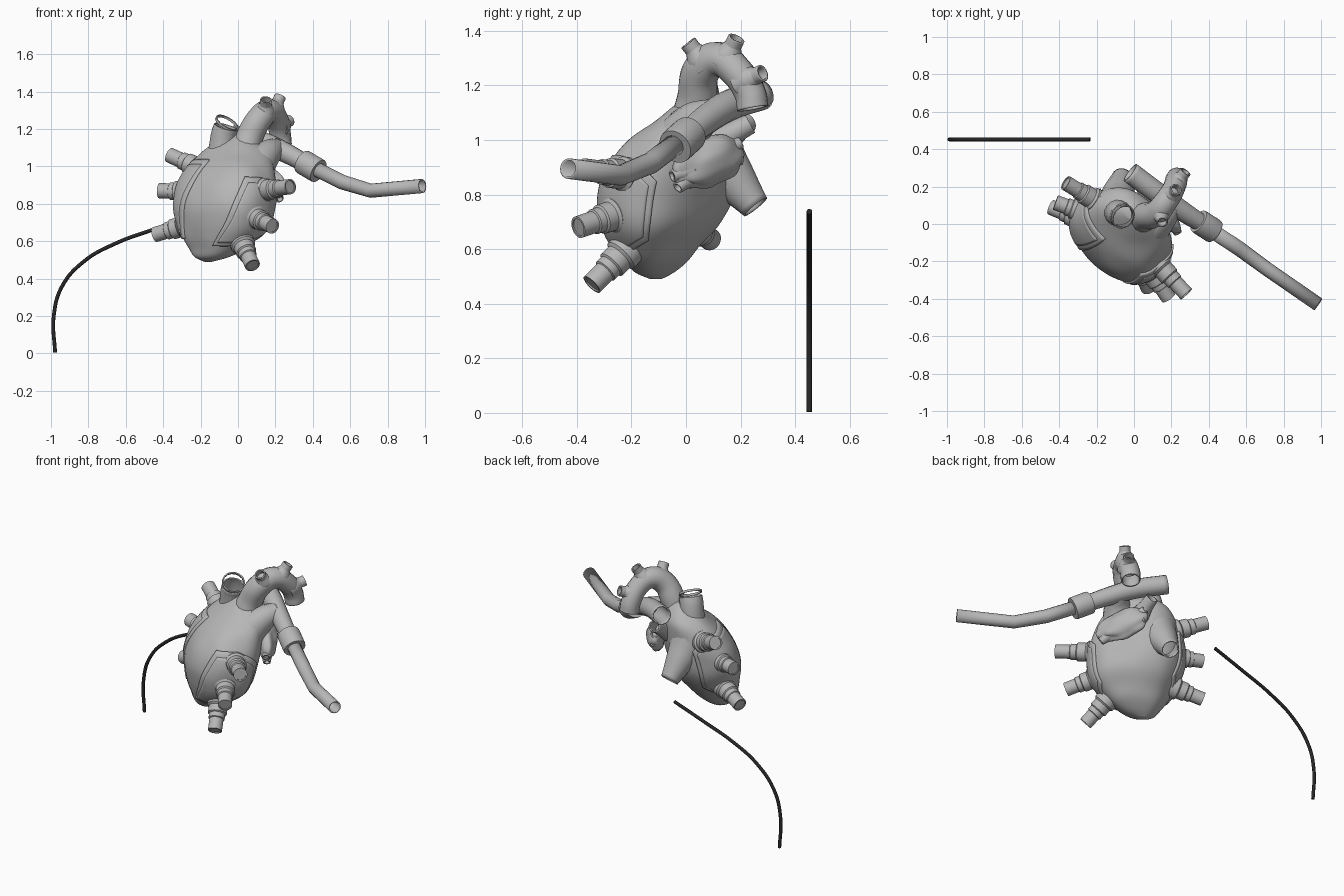
import bpy, bmesh, math
from mathutils import Vector, Matrix, noise

cube = bpy.data.objects.get("Cube")
if cube:
    bpy.data.objects.remove(cube)


def material(name, value):
    m = bpy.data.materials.new(name)
    m.use_nodes = True
    colour = (value, value, value, 1)
    m.diffuse_color = colour
    m.node_tree.nodes["Principled BSDF"].inputs["Base Color"].default_value = colour
    return m


GREY = material("tissue grey", 0.47)
BLACK = material("cable black", 0.02)


def finish(name, bm, angle=40):
    """Turn a bmesh into a smooth-shaded grey object."""
    bmesh.ops.recalc_face_normals(bm, faces=bm.faces)
    me = bpy.data.meshes.new(name)
    bm.to_mesh(me)
    bm.free()
    me.materials.append(GREY)
    ob = bpy.data.objects.new(name, me)
    bpy.context.collection.objects.link(ob)
    bpy.ops.object.select_all(action='DESELECT')
    ob.select_set(True)
    bpy.context.view_layer.objects.active = ob
    bpy.ops.object.shade_smooth_by_angle(angle=math.radians(angle))
    return ob


def tube(name, points, radii, mat=GREY, hollow=True, handle='AUTO'):
    """Round tube along a path, with a radius at each point."""
    cu = bpy.data.curves.new(name, 'CURVE')
    cu.dimensions = '3D'
    cu.bevel_depth = 1
    cu.bevel_resolution = 6
    cu.resolution_u = 10
    cu.use_fill_caps = not hollow
    sp = cu.splines.new('BEZIER')
    sp.bezier_points.add(len(points) - 1)
    for bp, p, r in zip(sp.bezier_points, points, radii):
        bp.co, bp.radius = p, r
        bp.handle_left_type = bp.handle_right_type = handle
    cu.materials.append(mat)
    ob = bpy.data.objects.new(name, cu)
    bpy.context.collection.objects.link(ob)
    if hollow:
        wall = ob.modifiers.new("wall", 'SOLIDIFY')
        wall.thickness, wall.offset = 0.008, 0


def grid_faces(bm, rows, closed):
    n = len(rows[0])
    for lo, hi in zip(rows, rows[1:]):
        for k in range(n if closed else n - 1):
            j = (k + 1) % n
            bm.faces.new((lo[k], lo[j], hi[j], hi[k]))


def turned(name, base, tip, profile, sides=32):
    """Revolve (radius, fraction along the axis) pairs from base to tip."""
    base, tip = Vector(base), Vector(tip)
    axis = tip - base
    turn = axis.to_track_quat('Z', 'Y')
    bm = bmesh.new()
    rings = []
    for r, f in profile:
        rings.append([bm.verts.new(base + axis * f + turn @ Vector(
            (r * math.cos(a), r * math.sin(a), 0)))
            for a in (2 * math.pi * k / sides for k in range(sides))])
    grid_faces(bm, rings, True)
    bm.faces.new(rings[0])
    bm.faces.new(rings[-1])
    finish(name, bm)


# Heart muscle: horizontal sections as z, x min, x max, y min, y max
SECTIONS = [
    (.49, -.18, -.14, -.13, -.09), (.515, -.235, -.05, -.185, -.045),
    (.56, -.265, .045, -.23, .01), (.62, -.295, .11, -.27, .06),
    (.7, -.318, .17, -.305, .13), (.8, -.335, .2, -.315, .175),
    (.9, -.315, .205, -.285, .195), (1, -.26, .19, -.21, .2),
    (1.08, -.19, .16, -.105, .19), (1.14, -.11, .1, -.025, .14),
    (1.17, -.05, .03, .02, .1)]


def body_point(u, degrees, lift=0):
    """Point on the heart at section position u and angle around it."""
    i = min(int(u), len(SECTIONS) - 2)
    f = u - i
    a, b, c, d = (SECTIONS[max(0, min(len(SECTIONS) - 1, i + k))] for k in (-1, 0, 1, 2))
    z, x0, x1, y0, y1 = (
        q + f / 2 * (r - p + f * (2 * p - 5 * q + 4 * r - s + f * (3 * (q - r) + s - p)))
        for p, q, r, s in zip(a, b, c, d))
    t = math.radians(degrees)
    # Diagonals are drawn in a little, so the heart is not a plain oval
    flat = 1 - 0.06 * math.sin(2 * t - 0.3) ** 2
    out = Vector((math.cos(t), math.sin(t - 0.3), 0)) * flat
    p = Vector(((x0 + x1) / 2 + out.x * (x1 - x0) / 2,
                (y0 + y1) / 2 + out.y * (y1 - y0) / 2, z))
    return p + out * (lift + 0.01 * noise.noise(p * 7))


bm = bmesh.new()
rows = [[bm.verts.new(body_point(i / 5, k * 5)) for k in range(72)]
        for i in range(5 * (len(SECTIONS) - 1) + 1)]
grid_faces(bm, rows, True)
bm.faces.new(rows[0])
bm.faces.new(rows[-1])
finish("heart_muscle", bm, 60)


# Raised pads under the connectors, each with a second inner layer;
# they lean with height and narrow towards the back
def pad(name, u0, u1, start, end, lean, lift):
    bm = bmesh.new()
    rows = []
    for i in range(25):
        f = i / 24
        a = start + lean * f
        row = []
        for k in range(31):
            g = k / 30
            squeeze = 0.5 + (f - 0.5) * (1 - 0.45 * g ** 3)
            row.append(bm.verts.new(body_point(u0 + (u1 - u0) * squeeze,
                                               a + (end - a) * g, lift)))
        rows.append(row)
    grid_faces(bm, rows, False)
    ob = finish(name, bm)
    m = ob.modifiers.new("thickness", 'SOLIDIFY')
    m.thickness, m.offset = 0.014, 0


pad("left_pad", 2.3, 6.4, -101, 6, 30, 0.002)
pad("left_inner_pad", 2.6, 6.1, -93, 0, 27, 0.005)
pad("right_pad", 2.9, 7.4, 198, 122, 32, 0.002)
pad("right_inner_pad", 3.2, 7.1, 192, 128, 30, 0.005)

# Stepped connectors, three on each side
CONNECTOR = [(.066, -.25), (.066, .15), (.055, .2), (.055, .42), (.047, .45),
             (.047, .6), (.041, .62), (.041, 1), (.033, 1), (.033, .97)]
for i, (base, tip) in enumerate([
        ((.125, -.21, .87), (.28, -.375, .892)),
        ((.085, -.25, .73), (.185, -.395, .68)),
        ((.02, -.22, .595), (.078, -.345, .47)),
        ((-.2, .12, .985), (-.365, .22, 1.06)),
        ((-.27, .06, .865), (-.42, .115, .87)),
        ((-.28, .02, .685), (-.445, .09, .635))]):
    turned(("left" if i < 3 else "right") + f"_connector_{i % 3 + 1}", base, tip, CONNECTOR)

# Aorta with its three flared branches
tube("aorta", [(.03, .02, 1.02), (.06, .04, 1.15), (.12, .06, 1.26), (.17, .12, 1.295),
               (.21, .185, 1.25), (.225, .235, 1.17), (.23, .245, 1.115)],
     [.085, .07, .065, .06, .056, .054, .054])
for i, (a, b) in enumerate([((.14, .075, 1.27), (.15, .008, 1.355)),
                            ((.185, .14, 1.28), (.225, .185, 1.372)),
                            ((.215, .2, 1.21), (.275, .28, 1.245))]):
    a, b = Vector(a), Vector(b)
    tube(f"aorta_branch_{i + 1}", [a, a.lerp(b, .4), a.lerp(b, .72), b],
         [.058, .048, .028, .028])

# Upper vein with a loose ring over its open end
tube("upper_vein", [(-.1, .07, .98), (-.085, .06, 1.1), (-.075, .052, 1.17), (-.063, .043, 1.21)],
     [.09, .068, .066, .064])
tube("upper_vein_ring", [(-.063, .043, 1.226), (-.057, .038, 1.236)], [.064, .064])

# Lower vein and small back vein
tube("lower_vein", [(-.1, .06, 1), (-.085, .15, .885), (-.062, .255, .755)],
     [.13, .09, .05])
tube("back_vein", [(.06, .1, .98), (.06, .18, 1.03), (.06, .235, 1.06)],
     [.06, .038, .034])

# Lung artery, its trunk and the long jointed outflow hose
tube("lung_artery", [(-.02, .275, 1.165), (.14, .155, 1.125), (.25, .075, 1.075),
                     (.39, -.015, 1)], [.053, .053, .05, .042])
tube("lung_artery_trunk", [(.07, -.04, .96), (.15, .03, 1.06), (.21, .105, 1.1)],
     [.11, .075, .05])
tube("outflow_hose", [(.37, -.005, 1.01), (.56, -.13, .915), (.71, -.24, .87),
                      (.985, -.43, .895)], [.036, .036, .034, .034], handle='VECTOR')
turned("hose_collar", (.345, .015, 1.025), (.43, -.04, .975),
       [(.045, 0), (.065, 0), (.067, .1), (.067, .9), (.065, 1), (.04, 1)])

# Flattened atrium lobe with little vein stubs
along = Vector((-.5, .75, .3)).normalized()
out = Vector((.8, .55, 0))
out = (out - along * out.dot(along)).normalized()
axes = Matrix((along * .16, out * .055, along.cross(out) * .09)).transposed()
bm = bmesh.new()
bmesh.ops.create_uvsphere(bm, u_segments=40, v_segments=24, radius=1)
for v in bm.verts:
    v.co = axes @ (v.co * (1 + 0.15 * noise.noise(v.co * 1.7))) + Vector((.15, .085, .92))
finish("atrium_lobe", bm, 80)
for i, (a, b) in enumerate([((.2, .02, .89), (.235, -.05, .868)),
                            ((.19, .02, .87), (.225, -.03, .825)),
                            ((.1, .14, .93), (.085, .205, .93)),
                            ((.1, .14, .96), (.085, .2, .99))]):
    tube(f"lobe_vein_{i + 1}", [a, b], [.034, .018])

# Drive cable
tube("drive_cable", [(-.235, .452, .738), (-.46, .452, .66), (-.65, .452, .59),
                     (-.82, .452, .495), (-.94, .452, .36), (-.985, .452, .2), (-.978, .452, .004)],
     [.01] * 7, BLACK, hollow=False)
